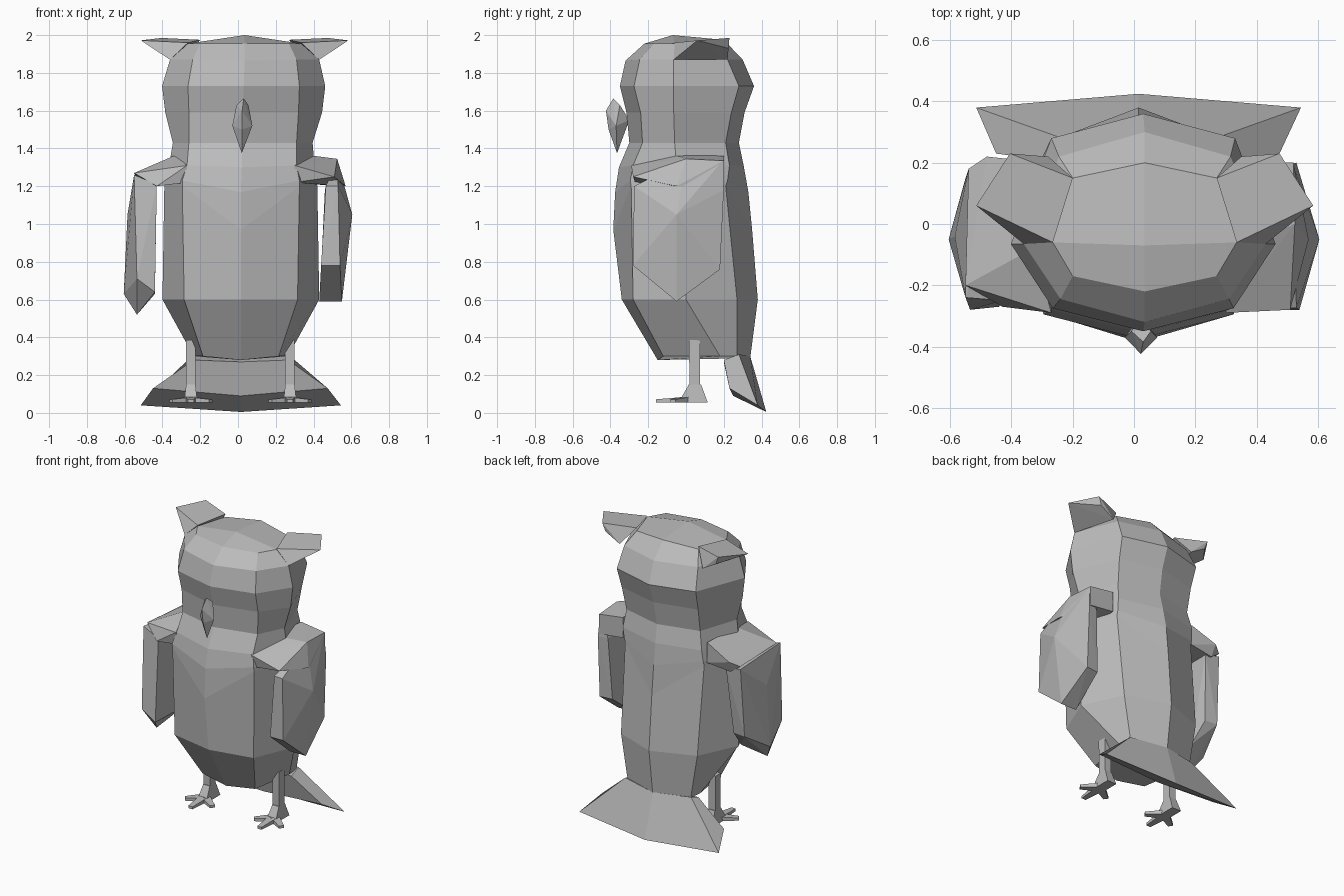
import bpy, bmesh
from mathutils import Vector

grey = bpy.data.materials.new("plumage_grey")
grey.diffuse_color = (0.5, 0.5, 0.5, 1)


def finish(bm, name):
    bmesh.ops.recalc_face_normals(bm, faces=bm.faces[:])
    me = bpy.data.meshes.new(name)
    bm.to_mesh(me)
    bm.free()
    me.materials.append(grey)
    ob = bpy.data.objects.new(name, me)
    bpy.context.collection.objects.link(ob)
    return ob


def hull(name, pts):
    """Faceted convex solid around a few corner points."""
    bm = bmesh.new()
    for p in pts:
        bm.verts.new(p)
    res = bmesh.ops.convex_hull(bm, input=bm.verts[:])
    junk = {v for v in res["geom_interior"] + res["geom_unused"]
            if isinstance(v, bmesh.types.BMVert)}
    if junk:
        bmesh.ops.delete(bm, geom=list(junk), context='VERTS')
    bmesh.ops.dissolve_limit(bm, angle_limit=0.03, verts=bm.verts[:], edges=bm.edges[:])
    return finish(bm, name)


# Body and head: eight-sided rings, bottom to top
# centre x, z front / side / back, front y, front-side xy, side xy, back-side xy, back y
ROWS = [
    (.015, .28, .30, .29, -.15, .20, -.12, .25, .18, .24, .27, .34),
    (.015, .60, .60, .60, -.34, .30, -.28, .415, .00, .29, .27, .38),
    (.015, .97, 1.2, .97, -.385, .31, -.29, .405, -.03, .30, .21, .35),
    (.015, 1.17, 1.23, 1.17, -.375, .31, -.295, .40, -.03, .30, .22, .33),
    (.02, 1.30, 1.31, 1.31, -.355, .29, -.28, .385, -.05, .30, .23, .305),
    (.025, 1.43, 1.43, 1.43, -.30, .285, -.23, .37, -.06, .28, .21, .28),
    (.03, 1.59, 1.59, 1.59, -.315, .29, -.24, .415, -.065, .29, .24, .31),
    (.03, 1.73, 1.73, 1.73, -.35, .295, -.275, .432, -.065, .30, .28, .36),
    (.035, 1.865, 1.87, 1.87, -.32, .275, -.245, .395, -.065, .28, .22, .30),
    (.035, 1.955, 1.955, 1.975, -.22, .235, -.17, .30, -.06, .235, .15, .20),
]
bm = bmesh.new()
rings = []
for cx, zf, z, zb, fy, ax, ay, sx, sy, bx, by, ky in ROWS:
    pts = [(cx, fy, zf), (cx + ax, ay, z), (cx + sx, sy, z), (cx + bx, by, z),
           (cx, ky, zb), (cx - bx, by, z), (cx - sx, sy, z), (cx - ax, ay, z)]
    rings.append([bm.verts.new(p) for p in pts])
for lo, hi in zip(rings, rings[1:]):
    for i in range(8):
        j = (i + 1) % 8
        bm.faces.new((lo[i], lo[j], hi[j], hi[i]))
bm.faces.new(rings[0][::-1])
crown = bm.verts.new((.035, -.07, 2.0))
t = rings[-1]
for quad in ((0, 1, 2), (2, 3, 4), (4, 5, 6), (6, 7, 0)):
    bm.faces.new([t[i] for i in quad] + [crown])
finish(bm, "body_and_head")

# Ear tufts pulled out of the sides of the head
for side, s in (("left", -1), ("right", 1)):
    hull(side + "_ear_tuft", [(.035 + s * x, y, z) for x, y, z in (
        (.395, -.065, 1.87), (.30, -.06, 1.96), (.315, .22, 1.87), (.235, .15, 1.975),
        (.55, .06, 1.972), (.44, .23, 1.985), (.42, .225, 1.93))])

# Beak
hull("beak", [(.03, -.385, 1.665), (.022, -.424, 1.6), (.022, -.41, 1.5),
              (.02, -.365, 1.375), (-.03, -.37, 1.52), (.076, -.37, 1.52),
              (-.008, -.35, 1.63), (.055, -.35, 1.63), (.022, -.30, 1.55)])

# Right wing with a ridge point on its outer face
hull("right_wing", [
    (.53, -.275, 1.2), (.53, .20, 1.18), (.605, -.05, 1.05), (.54, -.28, .78),
    (.53, .18, .76), (.55, -.05, .59), (.465, -.27, 1.2), (.46, .19, 1.18),
    (.44, -.28, .78), (.44, .17, .76), (.43, -.05, .59), (.525, .0, 1.34),
    (.52, .19, 1.33)])
hull("right_shoulder", [
    (.30, -.29, 1.31), (.30, -.27, 1.22), (.34, .20, 1.36), (.34, .20, 1.22),
    (.33, -.08, 1.37), (.525, .0, 1.345), (.52, .2, 1.335), (.57, -.05, 1.2),
    (.51, -.28, 1.25), (.52, .2, 1.2)])

# Left wing, swung slightly forward
hull("left_wing", [
    (-.55, -.24, 1.26), (-.54, .18, 1.23), (-.43, -.25, 1.21), (-.43, .18, 1.21),
    (-.585, -.04, 1.05), (-.605, -.05, .63), (-.535, -.28, .71), (-.535, -.12, .52),
    (-.44, -.27, .64), (-.44, .03, .63), (-.55, .15, .76), (-.46, .14, .76)])
hull("left_shoulder", [
    (-.27, -.29, 1.31), (-.27, -.27, 1.22), (-.30, .20, 1.36), (-.30, .20, 1.22),
    (-.33, -.08, 1.365), (-.42, .0, 1.315), (-.55, -.2, 1.27), (-.54, .18, 1.25),
    (-.48, .22, 1.28), (-.43, -.27, 1.20), (-.47, .19, 1.2)])

# Tail: a wedge-shaped fan, three cross-sections joined
SECTIONS = [
    [(-.235, .20, .28), (-.235, .28, .31), (-.515, .38, .04), (-.45, .23, .13)],
    [(.015, .20, .27), (.015, .34, .30), (.015, .425, .005), (.015, .25, .09)],
    [(.265, .20, .28), (.265, .28, .31), (.545, .38, .04), (.475, .23, .13)],
]
bm = bmesh.new()
cols = [[bm.verts.new(p) for p in sec] for sec in SECTIONS]
for a, b in zip(cols, cols[1:]):
    for i in range(4):
        j = (i + 1) % 4
        bm.faces.new((a[i], a[j], b[j], b[i]))
bm.faces.new(cols[0])
bm.faces.new(cols[2][::-1])
finish(bm, "tail")


def block(bottom, top, z0, z1):
    """Corner points of a tapered block from two (x0, x1, y0, y1) rectangles."""
    return [(x, y, z) for r, z in ((bottom, z0), (top, z1)) for x in r[:2] for y in r[2:]]


# Legs, heels and three spread toes on each foot
for side, cx in (("left", -.25), ("right", .275)):
    hull(side + "_leg", block((cx - .025, cx + .025, .02, .075),
                              (cx - .025, cx + .025, .015, .075), .12, .385))
    hull(side + "_heel", block((cx - .035, cx + .035, -.04, .115),
                               (cx - .025, cx + .025, .015, .08), .055, .15))
    for k, (tx, ty) in enumerate(((-.105, -.07), (0, -.16), (.105, -.07))):
        a, b = Vector((cx, .0, 0)), Vector((cx + tx, ty, 0))
        n = (b - a).normalized().cross(Vector((0, 0, 1)))
        pts = []
        for p, w, h in ((a, .03, .085), (b, .016, .072)):
            for sgn in (-1, 1):
                pts += [p + n * w * sgn + Vector((0, 0, z)) for z in (.055, h)]
        hull(f"{side}_toe_{k + 1}", pts)
